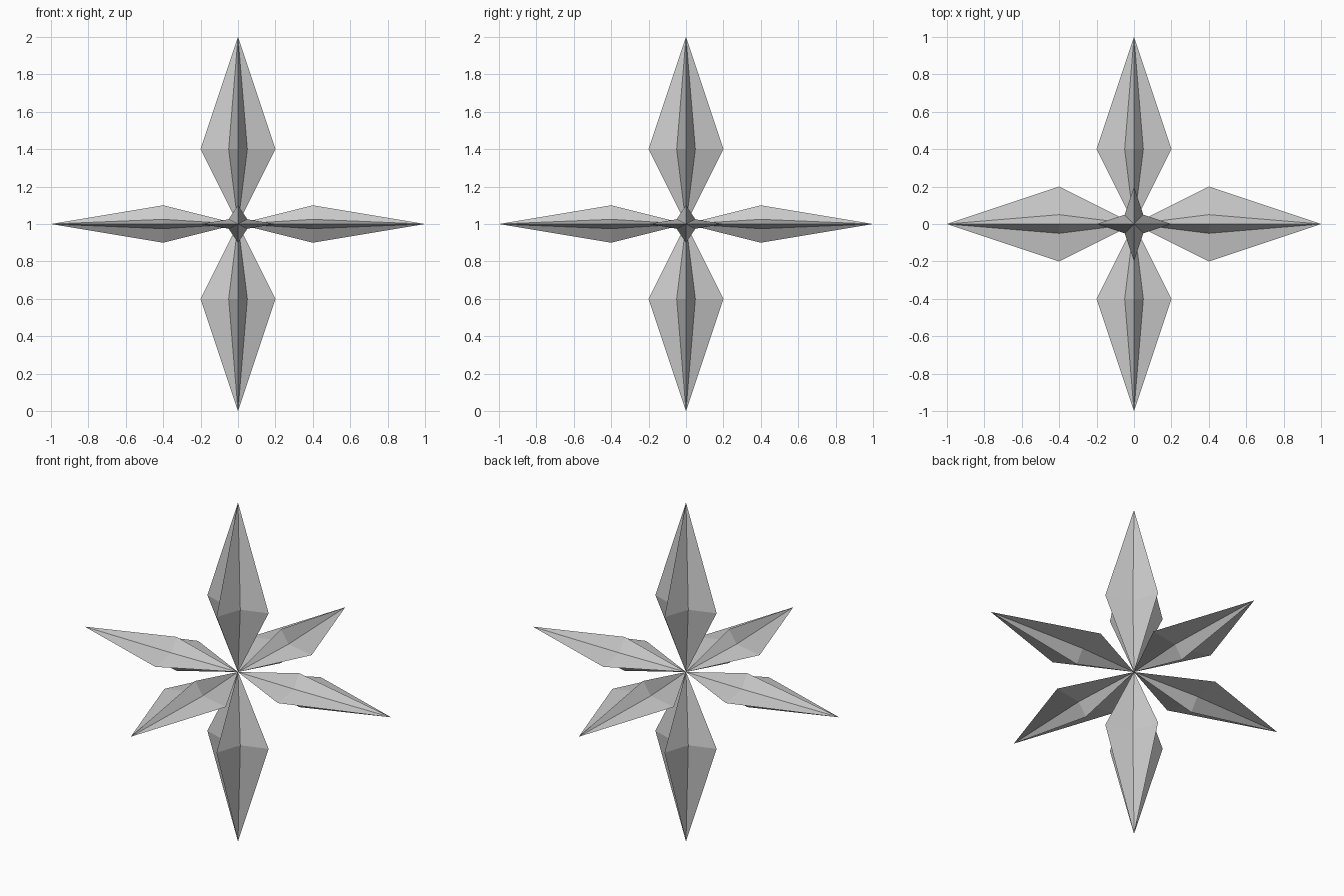
import bpy
import bmesh
from math import pi, cos, sin
from mathutils import Vector

if "Cube" in bpy.data.objects:
    bpy.data.objects.remove(bpy.data.objects["Cube"])

grey = bpy.data.materials.new("plain grey")
grey.diffuse_color = (0.6, 0.6, 0.6, 1)
grey.use_nodes = True
grey.node_tree.nodes["Principled BSDF"].inputs["Base Color"].default_value = grey.diffuse_color

CENTRE = Vector((0, 0, 1))
BELT, LENGTH = 0.4, 1.0          # distance of widest ring and of tip from the centre
RIDGE, VALLEY = 0.2, 0.05 * 2 ** 0.5


def spike(name, axis, side, up, thickness):
    """Star-section double pyramid running from the centre out along an axis."""
    axis, side, up = Vector(axis), Vector(side), Vector(up)
    bm = bmesh.new()
    root = bm.verts.new(CENTRE)
    tip = bm.verts.new(CENTRE + axis * LENGTH)
    ring = []
    for i in range(8):
        r = VALLEY if i % 2 else RIDGE
        a = i * pi / 4
        ring.append(bm.verts.new(CENTRE + axis * BELT + side * r * cos(a)
                                 + up * r * sin(a) * thickness))
    for i in range(8):
        a, b = ring[i], ring[(i + 1) % 8]
        bm.faces.new((a, b, tip))
        bm.faces.new((b, a, root))
    bmesh.ops.recalc_face_normals(bm, faces=bm.faces)
    mesh = bpy.data.meshes.new(name)
    bm.to_mesh(mesh)
    bm.free()
    mesh.materials.append(grey)
    bpy.context.collection.objects.link(bpy.data.objects.new(name, mesh))


# Full-depth vertical spikes, flattened horizontal ones
for s, v, x, y in ((1, "top", "right", "back"), (-1, "bottom", "left", "front")):
    spike(v + "_spike", (0, 0, s), (1, 0, 0), (0, 1, 0), 1.0)
    spike(x + "_spike", (s, 0, 0), (0, 1, 0), (0, 0, 1), 0.5)
    spike(y + "_spike", (0, s, 0), (1, 0, 0), (0, 0, 1), 0.5)
